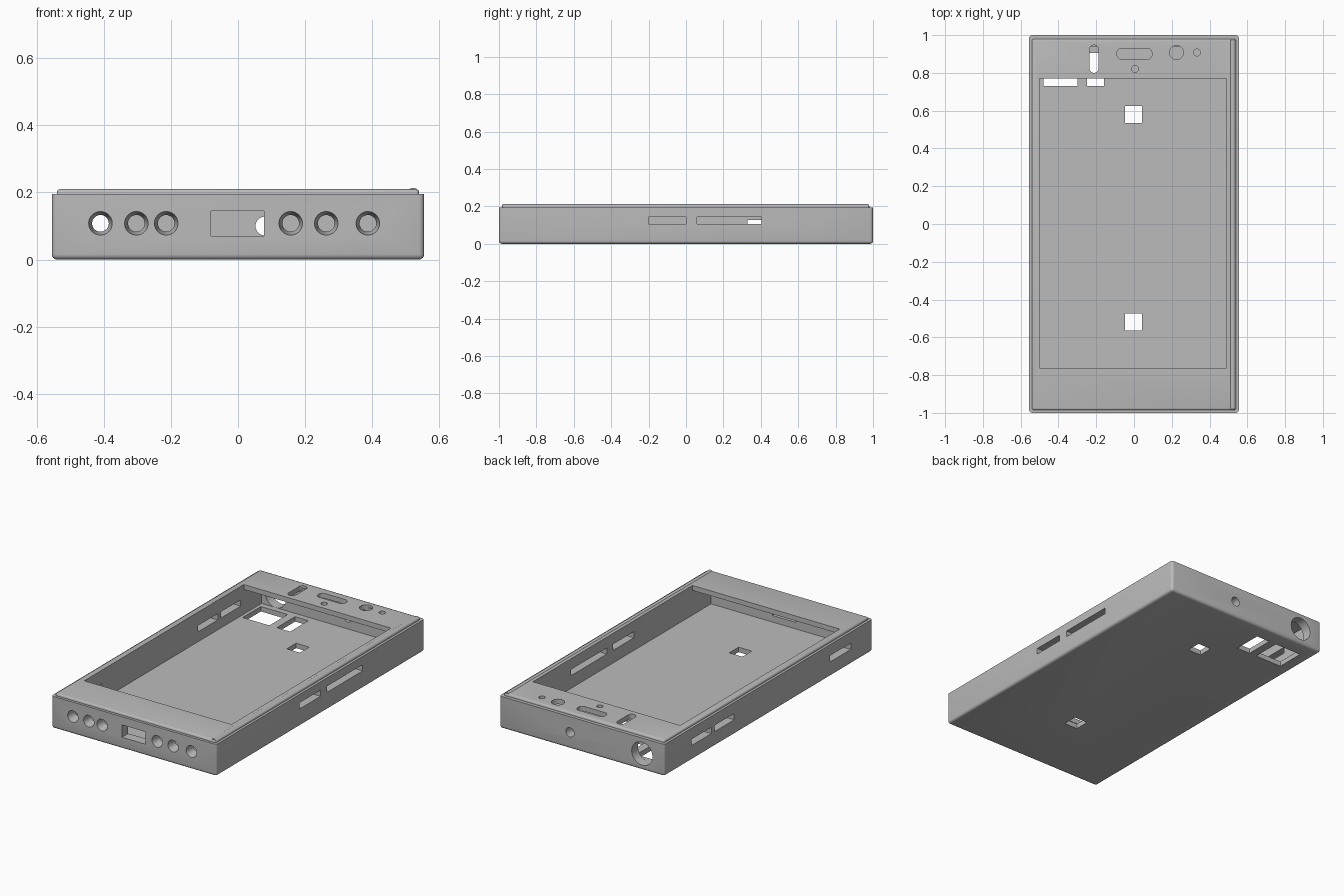
import bpy, bmesh
from math import pi
from mathutils import Matrix, Vector

if "Cube" in bpy.data.objects:
    bpy.data.objects.remove(bpy.data.objects["Cube"], do_unlink=True)

GREY = (0.5, 0.5, 0.5, 1)
mat = bpy.data.materials.new("plain grey")
mat.use_nodes = True
mat.diffuse_color = GREY
mat.node_tree.nodes["Principled BSDF"].inputs["Base Color"].default_value = GREY


def finish(bm, name):
    bmesh.ops.recalc_face_normals(bm, faces=bm.faces)
    mesh = bpy.data.meshes.new(name)
    bm.to_mesh(mesh)
    bm.free()
    obj = bpy.data.objects.new(name, mesh)
    mesh.materials.append(mat)
    bpy.context.collection.objects.link(obj)
    return obj


def box(name, x, y, z, pick=None, radius=0, segments=4):
    """Box from (min, max) ranges; edges chosen by pick are rounded."""
    bm = bmesh.new()
    bmesh.ops.create_cube(bm, size=1)
    for v in bm.verts:
        v.co = Vector([(r[0] + r[1]) / 2 + c * (r[1] - r[0]) for r, c in zip((x, y, z), v.co)])
    if pick:
        edges = [e for e in bm.edges if pick(e.verts[0].co, e.verts[1].co)]
        bmesh.ops.bevel(bm, geom=edges, offset=radius, segments=segments,
                        profile=0.5, affect='EDGES', clamp_overlap=True)
    return finish(bm, name)


def tube(name, centre, r1, r2, depth, axis='Z'):
    """Cylinder or cone; r1 is at the low end of the axis."""
    bm = bmesh.new()
    bmesh.ops.create_cone(bm, cap_ends=True, segments=40, radius1=r1, radius2=r2, depth=depth)
    turn = Matrix.Rotation(-pi / 2, 4, 'X') if axis == 'Y' else Matrix()
    bm.transform(Matrix.Translation(centre) @ turn)
    return finish(bm, name)


def upright(a, b):
    return abs(a.z - b.z) > 0.01


def cut(target, cutters):
    for c in cutters:
        m = target.modifiers.new("cut", 'BOOLEAN')
        m.operation, m.solver, m.object = 'DIFFERENCE', 'EXACT', c
        bpy.context.view_layer.objects.active = target
        bpy.ops.object.modifier_apply(modifier=m.name)
        bpy.data.objects.remove(c, do_unlink=True)


def smooth(obj):
    bpy.ops.object.select_all(action='DESELECT')
    obj.select_set(True)
    bpy.context.view_layer.objects.active = obj
    bpy.ops.object.shade_smooth_by_angle(angle=0.6)


# Tray body, rounded at the corners and underneath
def outer_edges(a, b):
    return upright(a, b) or max(a.z, b.z) < 0.01


body = box("case_body", (-0.555, 0.555), (-1, 1), (0, 0.195), outer_edges, 0.016)
cutters = [box("cavity", (-0.5, 0.49), (-0.94, 0.94), (0.03, 0.3))]

# Floor openings
for x, y in [((-0.48, -0.3), (0.73, 0.905)), ((-0.25, -0.16), (0.73, 0.905)),
             ((-0.047, 0.042), (0.535, 0.625)), ((-0.047, 0.042), (-0.565, -0.475))]:
    cutters.append(box("floor_hole", x, y, (-0.1, 0.06)))

# Side slots
for y in [(-0.2, 0), (0.06, 0.405)]:
    cutters.append(box("slot", (0.45, 0.6), y, (0.107, 0.144)))
for y in [(0.55, 0.74), (0.33, 0.52), (-0.79, -0.59)]:
    cutters.append(box("slot", (-0.6, -0.45), y, (0.09, 0.128)))

# Front port and countersunk holes
cutters.append(box("port", (-0.08, 0.077), (-1.1, -0.9), (0.07, 0.145)))
for x in (-0.41, -0.303, -0.214, 0.157, 0.263, 0.387):
    cutters.append(tube("hole", (x, -0.97, 0.108), 0.036, 0.024, 0.07, 'Y'))

# Back holes
cutters.append(tube("hole", (-0.405, 0.97, 0.1), 0.07, 0.07, 0.1, 'Y'))
cutters.append(tube("hole", (0.08, 0.97, 0.1), 0.028, 0.028, 0.1, 'Y'))
cut(body, cutters)
smooth(body)


# Raised top frame with screen window and small openings
def top_edges(a, b):
    return upright(a, b) or min(a.z, b.z) > 0.2


frame = box("top_frame", (-0.54, 0.54), (-0.985, 0.98), (0.18, 0.21), top_edges, 0.01)
deep = (0.1, 0.3)
openings = [
    box("window", (-0.5, 0.49), (-0.762, 0.77), deep),
    box("camera_slot", (-0.236, -0.187), (0.8, 0.947), deep, upright, 0.024, 8),
    box("speaker_slot", (-0.09, 0.095), (0.872, 0.93), deep, upright, 0.025, 8),
]
for x, y, r in [(0.225, 0.908, 0.037), (0.333, 0.908, 0.018), (0.005, 0.82, 0.018)]:
    openings.append(tube("sensor", (x, y, 0.2), r, r, 0.2))
cut(frame, openings)
smooth(frame)

# Rounded bead along one long edge
bead = tube("edge_bead", (0.522, -0.0025, 0.197), 0.017, 0.017, 1.955, 'Y')
smooth(bead)
